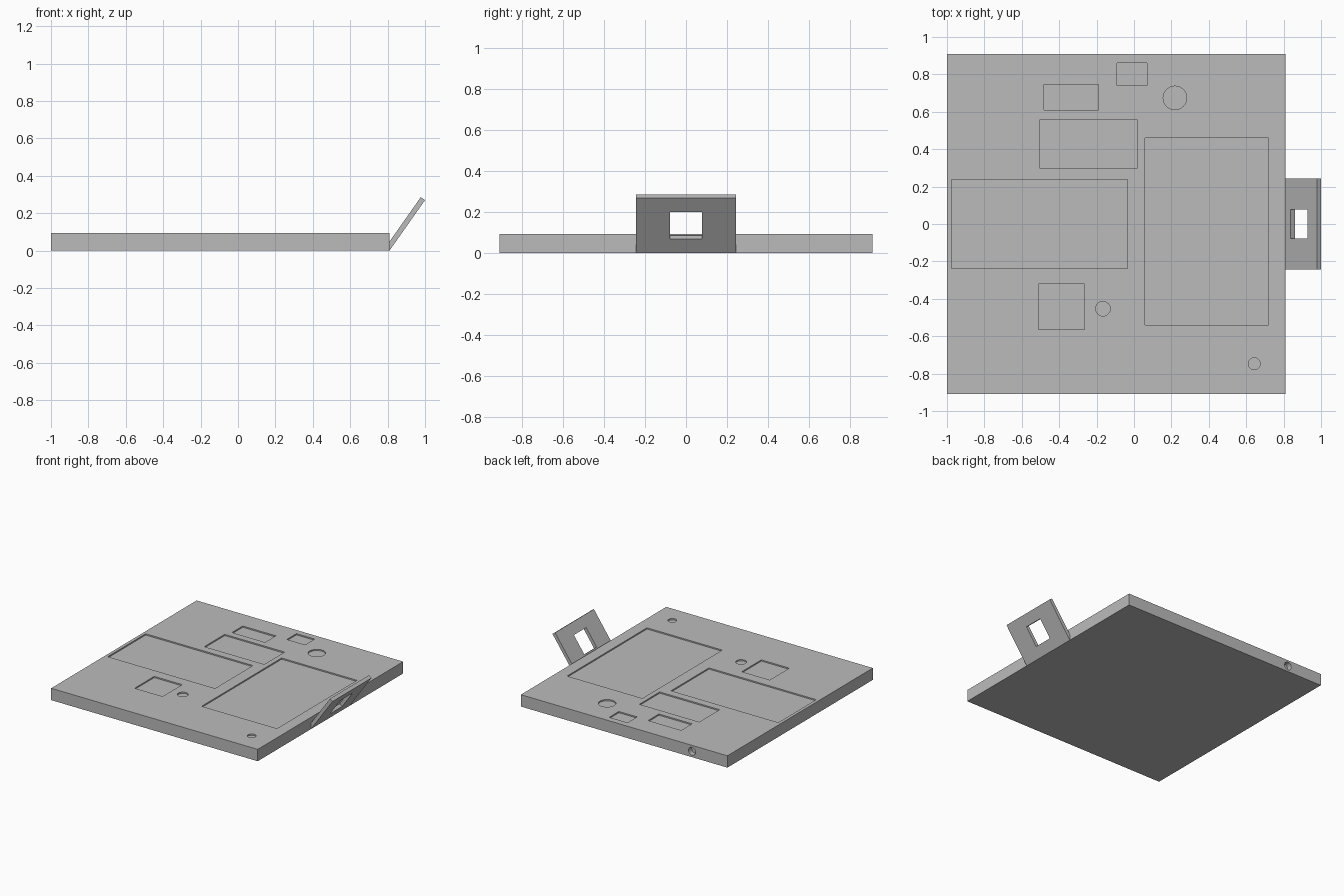
import bpy, bmesh, math
from mathutils import Matrix, Vector

if "Cube" in bpy.data.objects:
    bpy.data.objects.remove(bpy.data.objects["Cube"], do_unlink=True)

grey = bpy.data.materials.new("plain grey")
grey.use_nodes = True
colour = (0.5, 0.5, 0.5, 1)
grey.diffuse_color = colour
grey.node_tree.nodes["Principled BSDF"].inputs["Base Color"].default_value = colour


def add_box(bm, x0, x1, y0, y1, z0, z1):
    size = Matrix.Diagonal((x1 - x0, y1 - y0, z1 - z0, 1))
    centre = Matrix.Translation(((x0 + x1) / 2, (y0 + y1) / 2, (z0 + z1) / 2))
    bmesh.ops.create_cube(bm, size=1, matrix=centre @ size)


def add_cylinder(bm, centre, radius, depth, turn=0):
    matrix = Matrix.Translation(centre) @ Matrix.Rotation(turn, 4, "X")
    bmesh.ops.create_cone(bm, cap_ends=True, segments=32, radius1=radius,
                          radius2=radius, depth=depth, matrix=matrix)


def make_object(name, bm):
    bmesh.ops.recalc_face_normals(bm, faces=bm.faces)
    mesh = bpy.data.meshes.new(name)
    bm.to_mesh(mesh)
    bm.free()
    mesh.materials.append(grey)
    obj = bpy.data.objects.new(name, mesh)
    bpy.context.collection.objects.link(obj)
    return obj


def cut(obj, cutter):
    # Subtract the cutter for good, then discard it
    mod = obj.modifiers.new("cut", "BOOLEAN")
    mod.operation, mod.solver, mod.object = "DIFFERENCE", "EXACT", cutter
    bpy.context.view_layer.update()
    graph = bpy.context.evaluated_depsgraph_get()
    mesh = bpy.data.meshes.new_from_object(obj.evaluated_get(graph))
    obj.modifiers.clear()
    obj.data = mesh
    bpy.data.objects.remove(cutter, do_unlink=True)


LEFT, RIGHT, HALF, TOP, RECESS = -1.0, 0.81, 0.91, 0.094, 0.01

# Flat base plate
bm = bmesh.new()
add_box(bm, LEFT, RIGHT, -HALF, HALF, 0, TOP)
plate = make_object("base_plate", bm)

# Shallow rectangular and round recesses in the top
bm = bmesh.new()
pockets = [
    (-0.975, -0.035, -0.237, 0.237),
    (0.06, 0.72, -0.54, 0.46),
    (-0.51, -0.265, -0.565, -0.32),
    (-0.505, 0.02, 0.30, 0.555),
    (-0.48, -0.19, 0.61, 0.745),
    (-0.09, 0.07, 0.74, 0.86),
]
for pocket in pockets:
    add_box(bm, *pocket, TOP - RECESS, TOP + 0.1)
for x, y, r in [(-0.166, -0.453, 0.039), (0.643, -0.747, 0.032), (0.219, 0.674, 0.063)]:
    add_cylinder(bm, (x, y, TOP), r, 2 * RECESS)

# Round socket in the back edge
add_cylinder(bm, (-0.69, HALF, 0.047), 0.031, 0.08, math.pi / 2)
cut(plate, make_object("recess_cutter", bm))

# Slanted tab, clipped flush with the edge of the plate
foot, tip = Vector((RIGHT, 0, 0)), Vector((1.0, 0, 0.27))
along = (tip - foot).normalized()
across = Vector((-along.z, 0, along.x))
THICK, TAB_HALF = 0.028, 0.243
upper = THICK / along.x
profile = [foot, tip, tip + across * THICK, foot + Vector((0, 0, upper))]
bm = bmesh.new()
face = bm.faces.new([bm.verts.new(p - Vector((0, TAB_HALF, 0))) for p in profile])
side = bmesh.ops.extrude_face_region(bm, geom=[face])["geom"]
bmesh.ops.translate(bm, vec=(0, 2 * TAB_HALF, 0),
                    verts=[v for v in side if isinstance(v, bmesh.types.BMVert)])
tab = make_object("slanted_tab", bm)

# Window cut square through the tab
bm = bmesh.new()
add_box(bm, 0.086, 0.245, -0.077, 0.077, -0.05, 0.08)
tilt = Matrix.Rotation(-math.atan2(along.z, along.x), 4, "Y")
bmesh.ops.transform(bm, matrix=Matrix.Translation(foot) @ tilt, verts=bm.verts)
cut(tab, make_object("window_cutter", bm))

# Smooth only the round walls
for obj in (plate, tab):
    bpy.ops.object.select_all(action="DESELECT")
    obj.select_set(True)
    bpy.context.view_layer.objects.active = obj
    bpy.ops.object.shade_smooth_by_angle(angle=math.radians(30))
